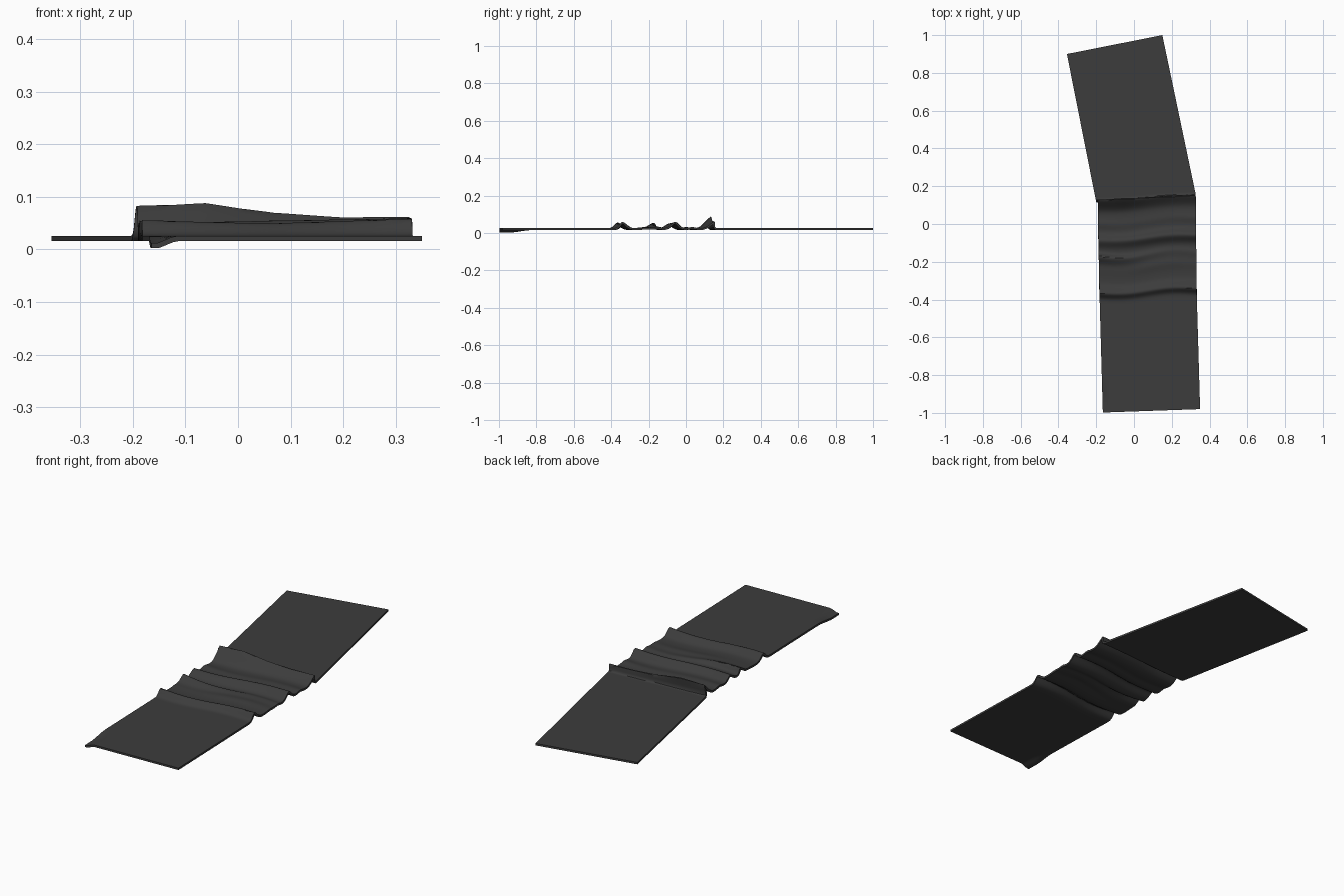
import bpy, bmesh, math

if "Cube" in bpy.data.objects:
    bpy.data.objects.remove(bpy.data.objects["Cube"])

TOP, THICK = 0.026, 0.010

# Outline of the bent mat: station s -> left x, left y, right x, right y
OUTLINE = [(-1.00, -0.165, -0.998, 0.350, -0.980),
           (-0.35, -0.183, -0.360, 0.331, -0.335),
           (-0.07, -0.189, -0.085, 0.329, -0.055),
           (0.10, -0.191, 0.098, 0.327, 0.130),
           (0.15, -0.203, 0.132, 0.325, 0.165),
           (1.00, -0.355, 0.900, 0.150, 1.000)]

# Wrinkles: station, front width, back width, backward lean, wobble,
#           crest heights at five places from left to right
RIDGES = [(-0.355, 0.022, 0.030, 0.0, 0.010, (.030, .026, .024, .028, .033)),
          (-0.165, 0.028, 0.018, 0.2, 0.014, (.029, .020, .010, .006, .006)),
          (-0.225, 0.030, 0.030, 0.0, 0.012, (.003, .003, .006, .006, .004)),
          (-0.072, 0.032, 0.024, 0.0, 0.008, (.024, .026, .029, .031, .034)),
          (0.010, 0.022, 0.022, 0.0, 0.010, (.006, .004, .003, .004, .006)),
          (0.110, 0.026, 0.018, 0.4, 0.004, (.057, .063, .044, .036, .036))]


def lerp_list(values, t):
    f = max(0.0, min(1.0, t)) * (len(values) - 1)
    i = min(int(f), len(values) - 2)
    return values[i] + (values[i + 1] - values[i]) * (f - i)


def outline(s):
    for a, b in zip(OUTLINE, OUTLINE[1:]):
        if s <= b[0]:
            t = (s - a[0]) / (b[0] - a[0])
            return [a[k] + (b[k] - a[k]) * t for k in range(1, 5)]
    return list(OUTLINE[-1][1:])


def mat_point(u, s):
    lx, ly, rx, ry = outline(s)
    x, y, z = lx + (rx - lx) * u, ly + (ry - ly) * u, TOP
    for c, wf, wb, lean, wob, heights in RIDGES:
        d = s - c + wob * math.sin(2 * math.pi * u)
        h = lerp_list(heights, u) * math.exp(-(abs(d) / (wf if d < 0 else wb)) ** 2)
        z += h
        y += lean * h
    # drooping front left corner
    droop = max(0.0, 1 - abs(u - 0.012) / 0.075) * max(0.0, min(1.0, (-0.84 - s) / 0.09))
    return x, y, z - 0.016 * droop


# Lengthwise stations: sparse on flat ends, dense through the wrinkles
stations = [-1 + 0.03 * i for i in range(18)]
stations += [-0.45 + 0.007 * i for i in range(98)]
stations += [0.25 + 0.15 * i for i in range(6)]
COLS = 40

# Rumpled mat surface
bm = bmesh.new()
grid = [[bm.verts.new(mat_point(j / COLS, s)) for j in range(COLS + 1)] for s in stations]
for a, b in zip(grid, grid[1:]):
    for j in range(COLS):
        bm.faces.new((a[j], a[j + 1], b[j + 1], b[j]))
mesh = bpy.data.meshes.new("rumpled_mat")
bm.to_mesh(mesh)
bm.free()
mat_obj = bpy.data.objects.new("rumpled_mat", mesh)
bpy.context.collection.objects.link(mat_obj)

# Thickness below the top surface
solid = mat_obj.modifiers.new("thickness", 'SOLIDIFY')
solid.thickness = THICK
solid.offset = -1

# Dark grey cloth
cloth = bpy.data.materials.new("dark_cloth")
cloth.diffuse_color = (0.045, 0.045, 0.045, 1)
cloth.use_nodes = True
cloth.node_tree.nodes["Principled BSDF"].inputs["Base Color"].default_value = cloth.diffuse_color
mesh.materials.append(cloth)

bpy.context.view_layer.objects.active = mat_obj
mat_obj.select_set(True)
bpy.ops.object.modifier_apply(modifier="thickness")
bpy.ops.object.shade_smooth_by_angle(angle=math.radians(35))
